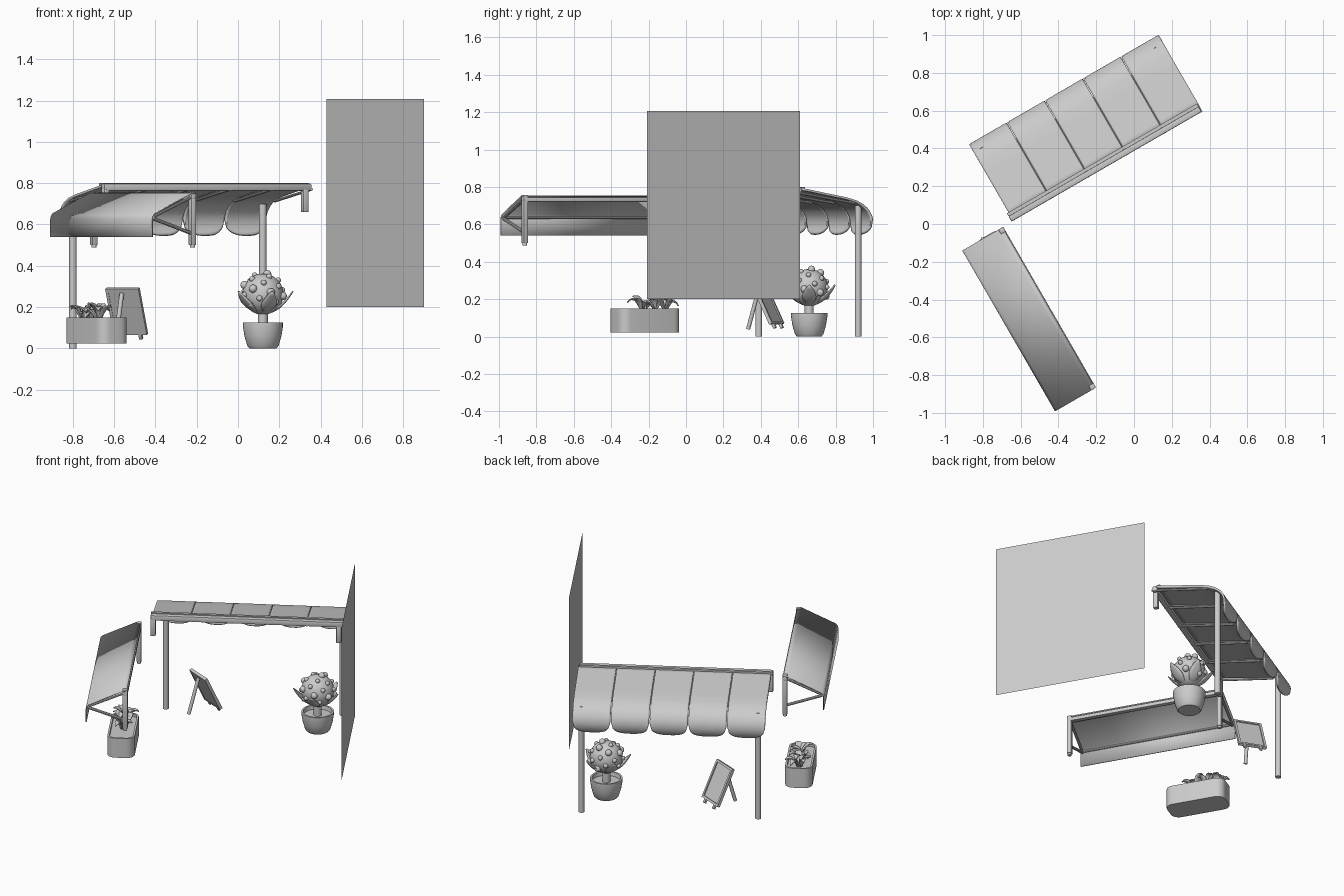
import bpy, bmesh, math, random
from mathutils import Matrix, Vector

if "Cube" in bpy.data.objects:
    bpy.data.objects.remove(bpy.data.objects["Cube"])

random.seed(4)
TURN = Matrix.Rotation(math.radians(30), 4, 'Z')   # whole scene is turned 30 degrees
grey = bpy.data.materials.new("plain grey")
grey.diffuse_color = (0.6, 0.6, 0.6, 1)
grey.use_nodes = True
grey.node_tree.nodes["Principled BSDF"].inputs["Base Color"].default_value = grey.diffuse_color


def finish(name, bm, m=TURN, angle=35, thick=0):
    bmesh.ops.recalc_face_normals(bm, faces=bm.faces)
    me = bpy.data.meshes.new(name)
    bm.to_mesh(me)
    bm.free()
    me.materials.append(grey)
    me.shade_smooth()
    me.set_sharp_from_angle(angle=math.radians(angle))
    ob = bpy.data.objects.new(name, me)
    ob.matrix_world = m
    bpy.context.collection.objects.link(ob)
    if thick:
        s = ob.modifiers.new("thickness", 'SOLIDIFY')
        s.thickness, s.offset = thick, 0
    return ob


def box(name, lo, hi, m=TURN, bevel=0.0):
    bm = bmesh.new()
    lo, hi = Vector(lo), Vector(hi)
    bmesh.ops.create_cube(bm, size=1, matrix=Matrix.Translation((lo + hi) / 2) @ Matrix.Diagonal((*(hi - lo), 1)))
    if bevel:
        bmesh.ops.bevel(bm, geom=bm.edges[:], offset=bevel, segments=2, affect='EDGES', profile=0.5)
    return finish(name, bm, m)


def rod(name, a, b, r, m=TURN, sides=16):
    bm = bmesh.new()
    a, b = Vector(a), Vector(b)
    d = b - a
    mat = Matrix.Translation((a + b) / 2) @ d.to_track_quat('Z', 'Y').to_matrix().to_4x4()
    bmesh.ops.create_cone(bm, cap_ends=True, segments=sides, radius1=r, radius2=r, depth=d.length, matrix=mat)
    return finish(name, bm, m)


def sheet(name, rows, thick, angle=35):
    bm = bmesh.new()
    g = [[bm.verts.new(p) for p in row] for row in rows]
    for r0, r1 in zip(g, g[1:]):
        for i in range(len(r0) - 1):
            bm.faces.new((r0[i], r0[i + 1], r1[i + 1], r1[i]))
    return finish(name, bm, thick=thick, angle=angle)


def lathe(name, profile, centre, sides=32):
    bm = bmesh.new()
    vs = [bm.verts.new((r, 0, z)) for r, z in profile]
    es = [bm.edges.new(p) for p in zip(vs, vs[1:])]
    bmesh.ops.spin(bm, geom=vs + es, cent=(0, 0, 0), axis=(0, 0, 1), angle=math.tau, steps=sides)
    bmesh.ops.remove_doubles(bm, verts=bm.verts, dist=1e-4)
    return finish(name, bm, TURN @ Matrix.Translation(centre))


def ball(name, centre, r, scale=(1, 1, 1)):
    bm = bmesh.new()
    bmesh.ops.create_uvsphere(bm, u_segments=20, v_segments=12, radius=r,
                              matrix=Matrix.Translation(centre) @ Matrix.Diagonal((*scale, 1)))
    return finish(name, bm, angle=60)


def leaf(name, base, az, length, width, rise, droop):
    d, n = Vector((math.cos(az), math.sin(az), 0)), Vector((-math.sin(az), math.cos(az), 0))
    rows = []
    for i in range(9):
        t = i / 8
        w = width / 2 * max(math.sin(math.pi * (0.06 + 0.9 * t)), 0.05)
        c = Vector(base) + d * length * t + Vector((0, 0, rise * t - droop * t * t))
        rows.append([c + n * w * s + Vector((0, 0, 0.25 * w * s * s)) for s in (-1, -.5, 0, .5, 1)])
    return sheet(name, rows, 0.006, 60)


def along(path, dist):
    for a, b in zip(path, path[1:]):
        seg = math.dist(a, b)
        if dist <= seg + 1e-9:
            k = dist / seg
            return [a[i] + (b[i] - a[i]) * k for i in (0, 1)]
        dist -= seg
    return path[-1]


# scalloped awning: five curved fabric strips
curve = [(.365, .788), (.64, .738), (.70, .722), (.74, .702), (.77, .677), (.79, .645),
         (.797, .615), (.795, .59), (.787, .567), (.772, .548)]
total = sum(math.dist(a, b) for a, b in zip(curve, curve[1:]))
U0, STEP = -.547, .2324
for k in range(5):
    cols = []
    for i in range(21):
        s = i / 10 - 1
        end = total - .085 * (1 - math.sqrt(max(0, 1 - abs(s) ** 2.6)))
        u = U0 + STEP * (k + .5) + s * (STEP / 2 - .002)
        pts = [along(curve, end * (j / 28) ** .8) for j in range(29)]
        cols.append([(u, v, z) for v, z in pts])
    sheet(f"awning_strip_{k + 1}", cols, .012)

# awning ribs, wall rail, brackets and posts
for k in range(6):
    u = min(max(U0 + STEP * k, U0 + .01), U0 + 5 * STEP - .01)
    rod(f"awning_rib_{k + 1}", (u, .335, .77), (u, .69, .713), .007, sides=10)
box("awning_rail", (-.555, .335, .762), (.607, .368, .797), bevel=.006)
box("awning_rail_lip", (-.555, .368, .785), (.607, .385, .801))
for side, u in (("left", -.54), ("right", .575)):
    box(f"awning_bracket_{side}", (u - .015, .335, .66), (u + .015, .365, .775), bevel=.004)
for side, u in (("left", -.498), ("right", .564)):
    rod(f"awning_post_{side}", (u, .737, 0), (u, .737, .70), .018)

# straight awning with a flat valance
prof = [(-.612, .752), (-.636, .75), (-.842, .652), (-.852, .64), (-.855, .625), (-.855, .54)]
sheet("side_awning_cloth", [[(u, v, z) for u, z in prof] for v in (-.65, .333)], .006)
box("side_awning_rail", (-.637, -.65, .72), (-.607, .333, .744), bevel=.004)
for side, v in (("front", -.636), ("back", .319)):
    box(f"side_awning_bracket_{side}", (-.637, v - .014, .50), (-.607, v + .014, .757), bevel=.004)
    rod(f"side_awning_bracket_foot_{side}", (-.622, v, .488), (-.622, v, .505), .012)
    rod(f"side_awning_arm_{side}", (-.622, v, .555), (-.845, v, .63), .009, sides=10)
    rod(f"side_awning_edge_rod_{side}", (-.622, v, .735), (-.845, v, .635), .007, sides=10)
rod("side_awning_front_rod", (-.845, -.645, .635), (-.845, .328, .635), .007, sides=10)

# wall panel
bm = bmesh.new()
bm.faces.new([bm.verts.new(p) for p in ((.676, -.632, .2), (.676, .313, .2), (.676, .313, 1.207), (.676, -.632, 1.207))])
finish("wall_panel", bm)

# planter trough: rounded footprint, hollow top with soil
bm = bmesh.new()
PU, PV = -.703, .152


def ring(hw, hl, r, z):
    out = []
    for q, (sx, sy) in enumerate(((1, 1), (-1, 1), (-1, -1), (1, -1))):
        for i in range(7):
            a = math.pi / 2 * (q + i / 6)
            out.append(bm.verts.new((PU + sx * (hw - r) + r * math.cos(a), PV + sy * (hl - r) + r * math.sin(a), z)))
    return out


rings = [ring(.082, .185, .05, .022), ring(.082, .185, .05, .15), ring(.07, .173, .038, .15), ring(.07, .173, .038, .132)]
for a, b in zip(rings, rings[1:]):
    for i in range(28):
        j = (i + 1) % 28
        bm.faces.new((a[i], a[j], b[j], b[i]))
bm.faces.new(rings[0])
bm.faces.new(rings[-1])
finish("planter_trough", bm)

# planter leaves in three tufts
for c, dv in enumerate((-.02, .06, .125)):
    for i in range(6):
        az = i * math.tau / 6 + c * .5 + random.uniform(-.2, .2)
        leaf(f"planter_leaf_{c}_{i}", (PU + random.uniform(-.015, .015), PV + dv, .135), az,
             random.uniform(.06, .085), .042, random.uniform(.14, .2), random.uniform(.10, .15))

# potted tree
T = (.434, .51, 0)
lathe("tree_pot", [(0, 0), (.066, 0), (.076, .012), (.09, .06), (.097, .105), (.097, .125), (.086, .125),
                   (.082, .1), (0, .1)], T)
rod("tree_trunk", (T[0], T[1], .09), (T[0], T[1], .24), .024)
ball("tree_crown", (T[0], T[1], .262), .1)
for i in range(34):                      # buds spread over the crown
    z = 1 - 2 * (i + .5) / 34
    if z < -.55:
        continue
    a, h = i * 2.39996, math.sqrt(1 - z * z)
    p = (T[0] + .1 * h * math.cos(a), T[1] + .1 * h * math.sin(a), .262 + .1 * z)
    ball(f"tree_bud_{i}", p, .014 if i % 3 else .02)
for i in range(5):                       # cupped leaves under the crown
    az = math.radians(-30 + 72 * i)
    leaf(f"tree_leaf_{i}", (T[0] + .04 * math.cos(az), T[1] + .04 * math.sin(az), .175), az, .105, .075, .03, -.07)

# sign stand: framed leaning board with feet and a back leg
top, low = Vector((-.56, .385, .29)), Vector((-.515, .495, .045))
up = (top - low).normalized()
wide = Vector((.925, -.38, 0)).normalized()
out = wide.cross(up).normalized()
out = out if out.y > 0 else -out
M = Matrix((wide, out, up)).transposed().to_4x4()
M.translation = low
H = (top - low).length
box("sign_board", (-.08, -.007, .03), (.08, .003, H), M)
for s in (-1, 1):
    box("sign_frame_side", (s * .08 - .007, -.009, .025), (s * .08 + .007, .01, H), M)
    box("sign_foot", (s * .05 - .009, -.008, 0), (s * .05 + .009, .009, .04), M, .003)
for z in (.032, H - .007):
    box("sign_frame_bar", (-.08, -.009, z - .007), (.08, .01, z + .007), M)
rod("sign_back_leg", (-.563, .392, .265), (-.592, .332, .04), .011, Matrix.Identity(4))
